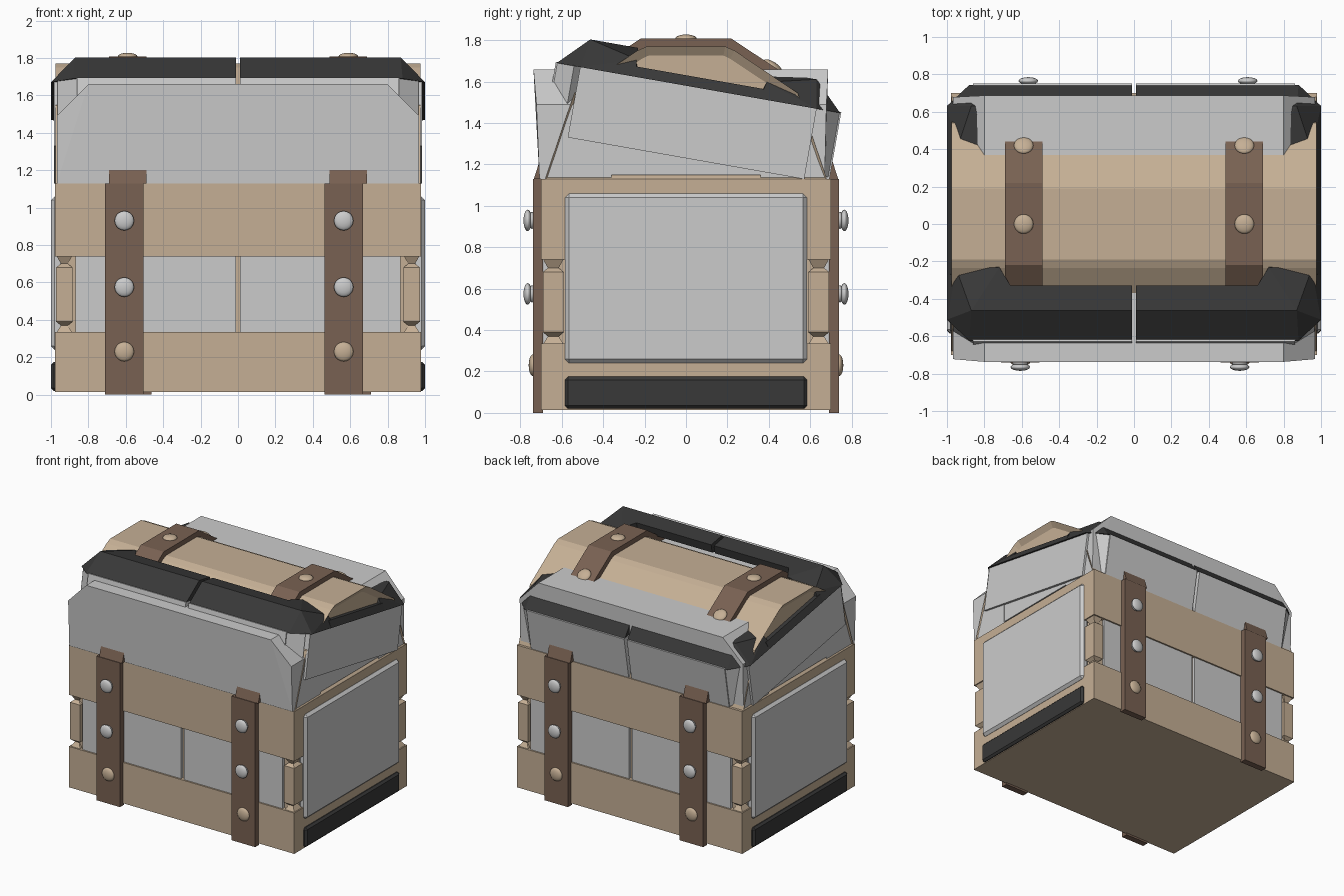
import bpy, bmesh, math
from mathutils import Vector

if "Cube" in bpy.data.objects:
    bpy.data.objects.remove(bpy.data.objects["Cube"])

def mat(name, rgb):
    m = bpy.data.materials.new(name)
    m.diffuse_color = (*rgb, 1)
    m.use_nodes = True
    m.node_tree.nodes["Principled BSDF"].inputs["Base Color"].default_value = m.diffuse_color
    return m

TAN = mat("tan", (0.56, 0.43, 0.30))
STRAP = mat("dark_brown", (0.19, 0.12, 0.085))
BLACK = mat("black", (0.04, 0.04, 0.04))

def finish(name, bm, material=None):
    bmesh.ops.recalc_face_normals(bm, faces=bm.faces[:])
    me = bpy.data.meshes.new(name)
    bm.to_mesh(me)
    bm.free()
    ob = bpy.data.objects.new(name, me)
    bpy.context.collection.objects.link(ob)
    if material:
        me.materials.append(material)
    return ob

def add_hull(bm, pts):
    vs = [bm.verts.new(p) for p in pts]
    r = bmesh.ops.convex_hull(bm, input=vs)
    junk = [g for g in r["geom_interior"] + r["geom_unused"] if isinstance(g, bmesh.types.BMVert)]
    if junk:
        bmesh.ops.delete(bm, geom=list(set(junk)), context='VERTS')

def hulls(name, groups, material=None):
    bm = bmesh.new()
    for g in groups:
        add_hull(bm, g)
    bmesh.ops.dissolve_limit(bm, angle_limit=0.01, verts=bm.verts[:], edges=bm.edges[:])
    return finish(name, bm, material)

def box_pts(x0, x1, y0, y1, z0, z1):
    return [(x, y, z) for x in (x0, x1) for y in (y0, y1) for z in (z0, z1)]

def box(name, x, y, z, material=None, bevel=0):
    ob = hulls(name, [box_pts(*x, *y, *z)], material)
    if bevel:
        b = ob.modifiers.new("bevel", 'BEVEL')
        b.width, b.segments = bevel, 1
    return ob

def prism(name, profile, x0, x1, material=None, inset=None):
    # yz profile extruded along x, optionally with recessed ends
    bm = bmesh.new()
    a = [bm.verts.new((x0, y, z)) for y, z in profile]
    b = [bm.verts.new((x1, y, z)) for y, z in profile]
    ends = [bm.faces.new(a), bm.faces.new(b)]
    for i in range(len(a)):
        j = (i + 1) % len(a)
        bm.faces.new((a[i], a[j], b[j], b[i]))
    bmesh.ops.recalc_face_normals(bm, faces=bm.faces[:])
    if inset:
        bmesh.ops.inset_individual(bm, faces=ends, thickness=inset[0], depth=-inset[1])
    return finish(name, bm, material)

def mirror(ob, x=True, y=False):
    m = ob.modifiers.new("mirror", 'MIRROR')
    m.use_axis = (x, y, False)
    return ob

def stud(name, pos, normal, material=None, r=0.052, stem=0.0):
    # flattened dome, with a washer underneath when raised on a stem
    bm = bmesh.new()
    def dome(h, rad, thick):
        vs = bmesh.ops.create_uvsphere(bm, u_segments=20, v_segments=10, radius=1)["verts"]
        for v in vs:
            v.co = Vector((v.co.x * rad, v.co.y * rad, v.co.z * thick + h))
    dome(stem, r, 0.02)
    if stem:
        dome(0.004, r * 0.8, 0.014)
        c = bmesh.ops.create_cone(bm, segments=16, radius1=0.03, radius2=0.03, depth=stem, cap_ends=True)
        for v in c["verts"]:
            v.co.z += stem / 2
    for f in bm.faces:
        f.smooth = True
    ob = finish(name, bm, material)
    ob.location = pos
    ob.rotation_euler = Vector(normal).to_track_quat('Z', 'Y').to_euler()

# Chest body: core and two wide bands
box("body_core", (-0.93, 0.93), (-0.665, 0.665), (0.02, 1.12), TAN)
box("lower_band", (-0.978, 0.978), (-0.7, 0.7), (0.015, 0.335), TAN)
box("upper_band", (-0.978, 0.978), (-0.7, 0.7), (0.74, 1.13), TAN)

# Corner posts with pinched ends between the bands
def ring(z, t):
    return [(x, y, z) for x in (0.885 + t, 0.972 - t) for y in (0.59 + t, 0.692 - t)]
mirror(hulls("corner_posts", [ring(0.39, 0) + ring(0.68, 0),
                              ring(0.33, 0) + ring(0.37, 0.025),
                              ring(0.37, 0.025) + ring(0.39, 0),
                              ring(0.68, 0) + ring(0.70, 0.025),
                              ring(0.70, 0.025) + ring(0.745, 0)], TAN), y=True)

# Grey plates and black skirting
mirror(hulls("face_plates", [box_pts(0.012, 0.868, 0.6, 0.688, 0.32, 0.75)]), y=True)
for s, side in ((1, "right"), (-1, "left")):
    xs = sorted((0.93 * s, 1.0 * s))
    box(side + "_end_panel", xs, (-0.585, 0.585), (0.24, 1.06), None, 0.02)
    box(side + "_skirting", xs, (-0.585, 0.585), (0.02, 0.175), BLACK, 0.015)

# Body straps with three studs each; the back is the front turned half round
for s, face in ((-1, "front"), (1, "back")):
    for i, x in enumerate((-0.608, 0.565)):
        cx = -s * x
        box(f"{face}_strap_{i}", (cx - 0.102, cx + 0.102), sorted((s * 0.69, s * 0.74)), (0, 1.13), STRAP)
        for z, m, st in ((0.23, TAN, 0), (0.575, None, 0.025), (0.93, None, 0.025)):
            stud(f"{face}_stud_{i}_{int(z * 100)}", (cx, s * 0.74, z), (0, s, 0), m, stem=st)

# Arched inner lid with recessed ends and grey infill
half = [(0.68, 1.13), (0.54, 1.545), (0.235, 1.75), (0.19, 1.77)]
arch = half + [(-y, z) for y, z in reversed(half)]
prism("arched_lid", arch, -0.976, 0.976, TAN, (0.045, 0.03))
prism("lid_infill", [(-0.62, 1.15), (0.62, 1.15), (0.53, 1.46), (-0.53, 1.46)], -0.965, 0.965)

# Lid straps and studs
outer = [(0.735, 1.13), (0.60, 1.555), (0.22, 1.808)]
inner = [(0.2, 1.76), (0.54, 1.53), (0.67, 1.13)]
band = outer + [(-y, z) for y, z in reversed(outer)] + [(-y, z) for y, z in reversed(inner)] + inner
for s, side in ((1, "right"), (-1, "left")):
    prism(side + "_lid_strap", band, s * 0.59 - 0.1, s * 0.59 + 0.1, STRAP)
    stud(side + "_lid_top_stud", (s * 0.59, 0, 1.808), (0, 0, 1), TAN)
    for q in (1, -1):
        stud(f"{side}_lid_slope_stud_{q}", (s * 0.59, q * 0.42, 1.675), (0, q * 0.253, 0.38), TAN)

# Upright grey lid panels with clipped top corners
def lid_panel(name, low, top, back):
    pts = []
    for s in (1, -1):
        for y in (low, back):
            pts += [(s * 0.968, y, 1.13), (s * 0.968, y, 1.32)]
        mid = low + (top - low) * 0.5
        for y, z, x in ((mid, 1.49, 0.968), (top, 1.66, 0.8)):
            pts += [(s * x, y, z), (s * x, back, z)]
    hulls(name, [pts])
lid_panel("front_lid_panel", -0.708, -0.737, -0.36)
lid_panel("back_lid_panel", 0.67, 0.687, 0.36)

# Tilted outer shell: quarter pieces mirrored both ways
wall = [box_pts(0.012, 0.86, 0.62, 0.70, 0.0, 0.35),
        [(x, y, z) for x, y in ((0.85, 0.70), (0.85, 0.64), (0.965, 0.61), (0.93, 0.58))
         for z in (0.03, 0.35)]]
ends = [box_pts(0.93, 0.985, -0.01, 0.58, 0.0, 0.35)]
rim_mid = [(x, y, z) for x in (0.012, 0.68)
           for y, z in ((0.58, 0.345), (0.695, 0.345), (0.555, 0.485), (0.42, 0.485), (0.42, 0.42))]
rim_corner = [(0.66, 0.695, 0.345), (0.88, 0.695, 0.345), (1.0, 0.58, 0.345), (1.0, 0.3, 0.345),
              (0.72, 0.32, 0.40), (0.66, 0.42, 0.40), (0.66, 0.42, 0.485), (0.66, 0.555, 0.485),
              (0.87, 0.555, 0.485), (0.95, 0.32, 0.43), (0.72, 0.32, 0.485)]
rim_side = [(x, y, z) for y in (0.0, 0.34)
            for x, z in ((0.94, 0.345), (1.0, 0.345), (0.975, 0.395), (0.94, 0.395))]
for name, groups, m in (("shell_walls", wall, None), ("shell_ends", ends, None),
                        ("shell_rim", [rim_mid, rim_corner, rim_side], BLACK)):
    ob = mirror(hulls(name, groups, m), y=True)
    ob.location.z = 1.23
    ob.rotation_euler.x = math.radians(-10)
